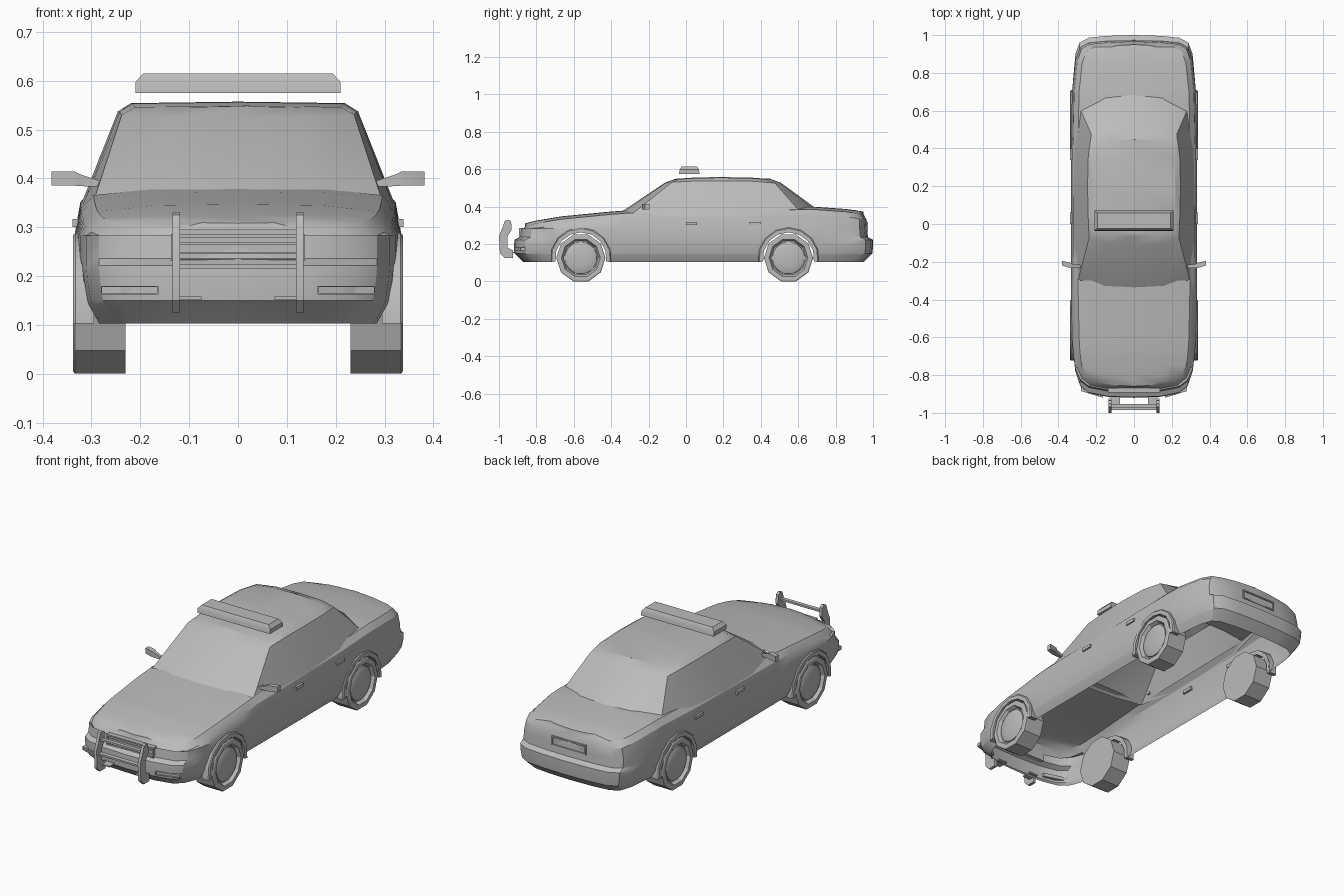
import bpy, bmesh, math

cube = bpy.data.objects.get("Cube")
if cube:
    bpy.data.objects.remove(cube, do_unlink=True)

GREY = (0.5, 0.5, 0.5, 1)
paint = bpy.data.materials.new("grey_paint")
paint.use_nodes = True
paint.diffuse_color = GREY
paint.node_tree.nodes["Principled BSDF"].inputs["Base Color"].default_value = GREY


def loft(name, rings, caps=True, closed=True, skip=None):
    """Skin a list of rings; optionally cap both ends and drop faces by a rule."""
    bm = bmesh.new()
    vs = [[bm.verts.new(p) for p in ring] for ring in rings]
    n = len(rings[0])
    for a, b in zip(vs, vs[1:]):
        for i in range(n if closed else n - 1):
            j = (i + 1) % n
            bm.faces.new((a[i], a[j], b[j], b[i]))
    if caps:
        bm.faces.new(vs[0])
        bm.faces.new(vs[-1])
    bmesh.ops.remove_doubles(bm, verts=bm.verts, dist=0.0004)
    if skip:
        gone = [f for f in bm.faces if skip(f.calc_center_median())]
        bmesh.ops.delete(bm, geom=gone, context='FACES')
    bmesh.ops.recalc_face_normals(bm, faces=bm.faces)
    mesh = bpy.data.meshes.new(name)
    bm.to_mesh(mesh)
    bm.free()
    mesh.materials.append(paint)
    ob = bpy.data.objects.new(name, mesh)
    bpy.context.collection.objects.link(ob)
    bpy.ops.object.select_all(action='DESELECT')
    ob.select_set(True)
    bpy.context.view_layer.objects.active = ob
    bpy.ops.object.shade_smooth_by_angle(angle=math.radians(30))
    return ob


def box(name, x0, x1, y0, y1, z0, z1):
    return loft(name, [[(x0, y0, z), (x1, y0, z), (x1, y1, z), (x0, y1, z)] for z in (z0, z1)])


def frame(name, x0, x1, z0, z1, y, out, slope=0.0, rim=0.007):
    """Rectangular surround with a shallow recessed panel."""
    def rect(inset, depth):
        pts = [(x0 + inset, z0 + inset), (x1 - inset, z0 + inset),
               (x1 - inset, z1 - inset), (x0 + inset, z1 - inset)]
        return [(x, y - out * depth + slope * (x - x0), z) for x, z in pts]
    return loft(name, [rect(0, 0.025), rect(0, 0), rect(rim, 0), rect(rim, 0.006)])


def lathe(name, cx, cy, cz, side, profile, n):
    """Turn an (offset, radius) profile about the x axis."""
    rings = []
    for off, r in profile:
        angles = [2 * math.pi * (i + 0.5) / n for i in range(n)]
        rings.append([(side * (cx + off), cy + r * math.sin(a), cz - r * math.cos(a)) for a in angles])
    return loft(name, rings)


def lerp(table, y):
    for (a, u), (b, v) in zip(table, table[1:]):
        if y <= b:
            return u + (v - u) * max(0, (y - a) / (b - a))
    return table[-1][1]


def mirrored(half):
    return half + [(-x, y, z) for x, y, z in half[-2:0:-1]]


# Body: stacked outlines from sill to deck, lower edge lifted over the wheels
AXLES = (-0.562, 0.548)
AXLE_Z, ARCH = 0.125, 0.155
WIDTH = [(-0.78, 0.31), (-0.65, 0.326), (-0.4, 0.333), (0.4, 0.335), (0.7, 0.328), (0.8, 0.318)]
DECK = [(-0.88, 0.305), (-0.8, 0.325), (-0.67, 0.347), (-0.33, 0.38), (0.3, 0.39),
        (0.67, 0.40), (0.88, 0.385), (0.96, 0.37)]


def arch(y):
    for cy in AXLES:
        d = abs(y - cy)
        if d < ARCH - 0.001:
            return AXLE_Z + math.sqrt(ARCH ** 2 - d ** 2)
    return 0


side_y = [-0.3, -0.03, 0.2, 0.36]
for cy in AXLES:
    side_y += [cy + k * ARCH for k in (-1, -0.94, -0.71, -0.39, 0, 0.39, 0.71, 0.94, 1)]
outline = [(0, -0.92), (0.14, -0.915), (0.24, -0.895), (0.285, -0.86), (0.311, -0.78)]
outline += [(lerp(WIDTH, y), y) for y in sorted(side_y)]
outline += [(0.321, 0.78), (0.31, 0.9), (0.288, 0.96), (0.24, 0.986), (0.14, 0.996), (0, 1.0)]


def body_level(z, inset, front, rear, deck=False, spread=1.0):
    half = []
    for x, y in outline:
        f = min(1, max(0, (-0.72 - y) / 0.12))
        r = min(1, max(0, (y - 0.72) / 0.12))
        yy = y + front * f - rear * r
        zz = lerp(DECK, yy) + z if deck else max(z, arch(y))
        half.append((x * (1 - inset / 0.335) * spread, yy, zz))
    return mirrored(half)


levels = [body_level(0.103, 0.035, 0.05, 0.05),
          body_level(0.143, 0.012, 0.01, 0.01),
          body_level(0.15, 0.01, 0.002, 0.003),
          body_level(0.19, 0.003, 0, 0),
          body_level(0.222, 0, 0.003, 0),
          body_level(0.236, 0, 0.03, 0.027),
          body_level(0.283, 0, 0.036, 0.032),
          body_level(-0.042, 0.012, 0.042, 0.034, True),
          body_level(-0.015, 0.038, 0.06, 0.05, True),
          body_level(-0.002, 0.038, 0.06, 0.05, True, 0.6),
          body_level(0, 0.038, 0.06, 0.05, True, 0)]
loft("car_body", levels, caps=False,
     skip=lambda c: abs(c.x) < 0.26 and -0.25 < c.y < 0.5 and c.z > 0.35)

# Cabin: belt line, roof rail, roof edge, then across the roof
belt = [(0, -0.35, 0.368), (0.16, -0.34, 0.368), (0.295, -0.295, 0.355), (0.318, -0.1, 0.345),
        (0.322, 0.15, 0.345), (0.318, 0.4, 0.35), (0.285, 0.61, 0.372), (0.15, 0.68, 0.388), (0, 0.695, 0.39)]
rail = [(0, -0.115, 0.526), (0.13, -0.108, 0.526), (0.238, -0.075, 0.53), (0.243, 0.05, 0.536),
        (0.246, 0.2, 0.537), (0.242, 0.36, 0.535), (0.226, 0.475, 0.525), (0.13, 0.502, 0.527), (0, 0.507, 0.527)]
roof = [(0, -0.065, 0.545), (0.12, -0.06, 0.545), (0.21, -0.04, 0.546), (0.217, 0.06, 0.553),
        (0.219, 0.2, 0.554), (0.215, 0.34, 0.552), (0.2, 0.425, 0.546), (0.12, 0.448, 0.547), (0, 0.452, 0.547)]
ridge = [(0, y, z + 0.003) for x, y, z in roof]
loft("cabin", [mirrored(h) for h in (belt, rail, roof, ridge)], caps=False)

# Wheels, hubcaps and arch flares
R = AXLE_Z / math.cos(math.pi / 10)
for cy, end in zip(AXLES, ("front", "rear")):
    for s, hand in ((1, "left"), (-1, "right")):
        lathe(f"{end}_{hand}_tyre", 0.23, cy, AXLE_Z, s,
              [(0, R), (0.104, R), (0.108, R - 0.006), (0.108, 0.104), (0.09, 0.094)], 10)
        lathe(f"{end}_{hand}_hubcap", 0.315, cy, AXLE_Z, s,
              [(0, 0.087), (0.012, 0.085), (0.018, 0.07), (0.021, 0.04), (0.022, 0.008)], 24)
        rings = []
        for k in range(9):
            a = math.radians(-8 + 196 * k / 8)
            section = [(0.295, 0.137), (0.295, 0.16), (0.333, 0.163), (0.338, 0.158), (0.338, 0.137)]
            rings.append([(s * x, cy + r * math.cos(a), AXLE_Z + r * math.sin(a)) for x, r in section])
        loft(f"{end}_{hand}_arch_flare", rings)

# Roof light bar
bar = []
for z, dx, dy in ((0.575, 0, 0), (0.597, 0, 0.003), (0.615, 0.016, 0.014)):
    x, y0, y1 = 0.21 - dx, -0.037 + dy, 0.072 - dy
    bar.append([(-x, y0, z), (x, y0, z), (x, y1, z), (-x, y1, z)])
loft("roof_light_bar", bar)

# Paired details
post = [(-0.925, 0.125), (-0.97, 0.125), (-0.995, 0.15), (-1.0, 0.24), (-0.98, 0.29), (-0.968, 0.325),
        (-0.95, 0.33), (-0.935, 0.32), (-0.932, 0.275), (-0.955, 0.24), (-0.955, 0.18), (-0.925, 0.165)]
for s, hand in ((1, "left"), (-1, "right")):
    loft(f"{hand}_push_bar_post", [[(s * x, y, z) for y, z in post] for x in (0.119, 0.134)])
    box(f"{hand}_push_bar_bracket", *sorted((s * 0.075, s * 0.125)), -0.955, -0.9, 0.151, 0.158)
    arm = []
    for x, y, dy, z0, z1 in ((0.28, -0.225, 0.008, 0.383, 0.394), (0.325, -0.222, 0.01, 0.384, 0.409),
                             (0.335, -0.22, 0.014, 0.385, 0.414), (0.382, -0.207, 0.012, 0.385, 0.414)):
        arm.append([(s * x, y - dy, z0), (s * x, y + dy, z0), (s * x, y + dy, z1), (s * x, y - dy, z1)])
    loft(f"{hand}_door_mirror", arm)
    for y, row in ((0.0, "front"), (0.34, "rear")):
        box(f"{hand}_{row}_door_handle", *sorted((s * 0.32, s * 0.339)), y, y + 0.06, 0.3, 0.317)
    lamp = frame(f"{hand}_bumper_lamp", 0.163, 0.281, 0.162, 0.18, -0.92, -1, 0.3, 0.003)
    if s < 0:
        lamp.data.transform(((-1, 0, 0, 0), (0, 1, 0, 0), (0, 0, 1, 0), (0, 0, 0, 1)))
        lamp.data.flip_normals()

# Push bar rails, grille and number plate recess
box("push_bar_upper_rail", -0.125, 0.125, -0.972, -0.952, 0.285, 0.295)
box("push_bar_lower_rail", -0.125, 0.125, -0.985, -0.96, 0.215, 0.224)
frame("grille", -0.137, 0.137, 0.228, 0.286, -0.893, -1)
for z in (0.245, 0.265):
    box("grille_slat", -0.13, 0.13, -0.892, -0.88, z, z + 0.004)
frame("rear_plate_recess", -0.1, 0.1, 0.268, 0.318, 0.972, 1)
